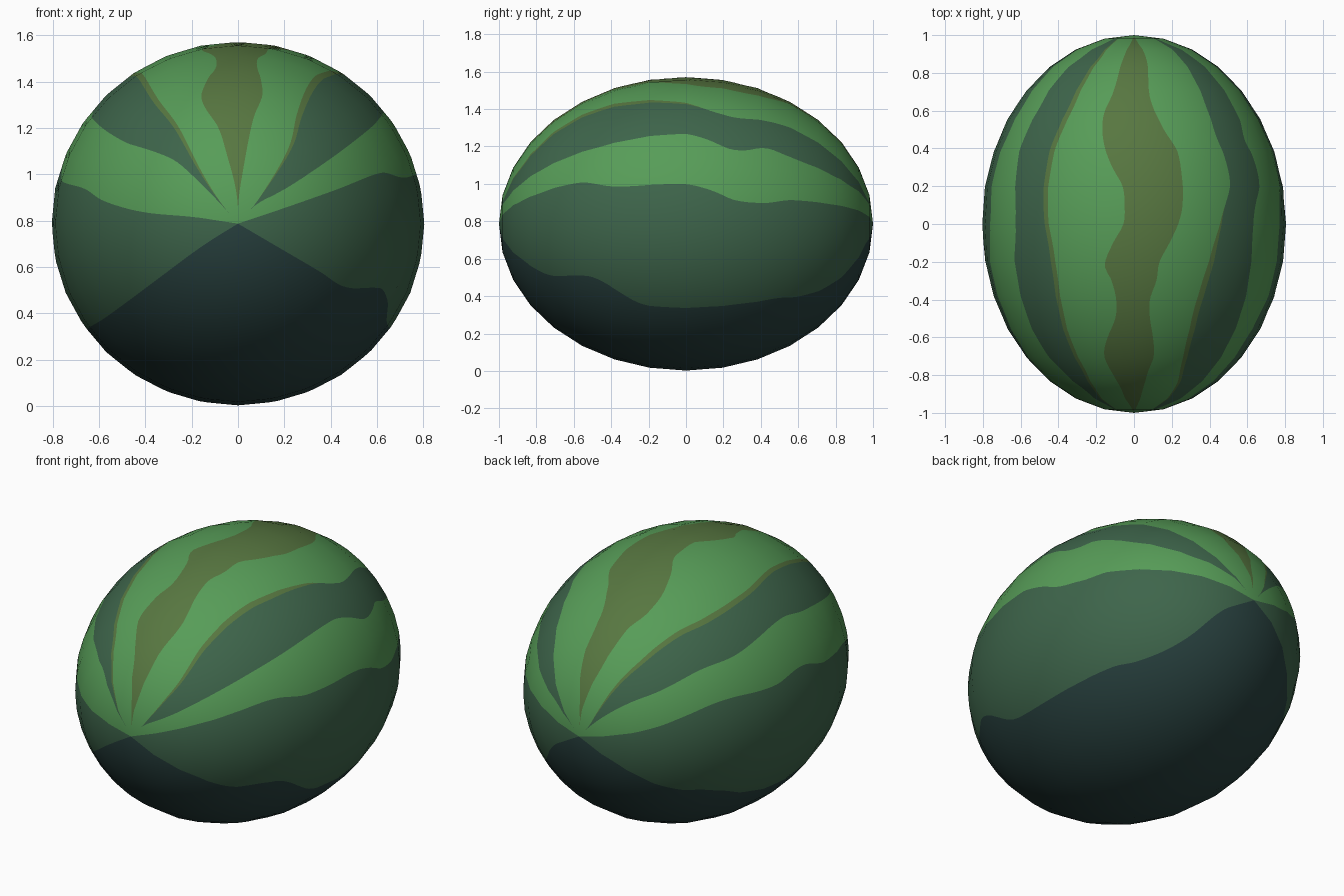
import bpy, bmesh
from math import sin, cos, asin, radians, pi
from mathutils import Vector

if "Cube" in bpy.data.objects:
    bpy.data.objects.remove(bpy.data.objects["Cube"])

RX, RY, RZ, CZ = 0.805, 1.0, 0.785, 0.787
RINGS = 96


def curve(*pts):
    """Smooth function latitude -> angle, from alternating (y, degrees)."""
    ks = sorted((asin(y), radians(d)) for y, d in zip(pts[::2], pts[1::2]))
    n = len(ks)

    def slope(i):
        a, b = ks[max(i - 1, 0)], ks[min(i + 1, n - 1)]
        return (b[1] - a[1]) / (b[0] - a[0])

    def f(p):
        if p <= ks[0][0]:
            return ks[0][1]
        for i in range(n - 1):
            (a, u), (b, v) = ks[i], ks[i + 1]
            if p <= b:
                h = b - a
                t = (p - a) / h
                return ((2*t**3 - 3*t*t + 1) * u + (t**3 - 2*t*t + t) * h * slope(i)
                        + (3*t*t - 2*t**3) * v + (t**3 - t*t) * h * slope(i + 1))
        return ks[-1][1]
    return f


# Stripe borders: angle around the long axis from the top, + towards +x
left_base = curve(-.99, -122, -.88, -125, -.53, -126, -.1, -125.5, .1, -126,
                  .35, -124, .57, -121, .8, -124, .98, -120)
left_side = curve(-.98, -81, -.88, -83, -.67, -80, -.54, -77, -.2, -76, 0, -72,
                  .25, -74, .6, -71, .9, -76, .98, -77)
left_outer = curve(-.997, -40, -.96, -42, -.88, -44, -.81, -48, -.65, -53.5,
                   -.2, -53.5, 0, -51.5, .4, -55, .6, -53, .8, -52, .9, -48, .997, -40)
left_inner = curve(-.997, -40, -.93, -34, -.8, -31, -.6, -32, -.2, -32, .1, -35,
                   .4, -34.5, .6, -31, .8, -29, .9, -28, .97, -31, .997, -40)
top_left = curve(-.997, 0, -.94, -8, -.85, -11, -.75, -15.3, -.68, -15.7, -.6, -12.5,
                 -.5, -8.2, -.4, -7.4, -.3, -9, -.22, -11.4, -.1, -8, 0, -4, .1, -3.6,
                 .2, -4.4, .3, -8.6, .4, -12, .5, -14, .6, -14, .7, -11, .9, -8, .997, 0)
top_right = curve(-.997, 0, -.96, 5, -.8, 8.3, -.7, 10.5, -.6, 9, -.5, 7, -.4, 6.6,
                  -.3, 9, -.2, 9.9, -.1, 13.7, 0, 17, .1, 18.9, .3, 19, .4, 17.7,
                  .5, 13.3, .6, 9.8, .7, 8, .9, 9.5, .997, 0)
right_inner = curve(-.993, 41, -.97, 37.5, -.865, 33, -.72, 27.5, -.46, 26.5, -.19, 30.5,
                    .02, 35, .235, 40.8, .5, 37.8, .72, 38.4, .88, 40.6, .997, 45)
right_outer = curve(-.993, 41, -.966, 51, -.9, 54, -.5, 53.6, -.02, 52, .1, 54, .22, 58,
                    .316, 58, .44, 55, .56, 56.8, .8, 57.5, .9, 56, .997, 45)
right_side = curve(-.98, 71, -.835, 70.5, -.57, 70, -.38, 74, 0, 74.3, .13, 76.5,
                   .26, 80.3, .42, 81, .56, 78.8, .77, 77.8, .95, 76)
right_base = curve(-.99, 121, -.86, 121, -.75, 121.5, -.54, 115, -.43, 117, -.27, 123.6,
                   -.16, 125, .26, 125, .5, 126, .61, 129, .77, 131.5, .88, 130, .97, 121)
left_rim = curve(-.997, 0, -.9, 2, 0, 2, .5, 2.7, .9, 2.2, .997, 0)
right_rim = curve(-.993, 0, -.8, 2.3, -.3, 2.6, -.05, 1.2, .1, 0, .2, 0, .9, 0)

SEGS = [18, 16, 8, 8, 1, 8, 8, 8, 1, 8, 8, 16, 18]
# colour of each band: 0 light, 1 dark, 2 olive, 3 base
COLS = [3, 1, 0, 1, 2, 0, 2, 0, 2, 1, 0, 1, 3]


def borders(p):
    li, ri = left_inner(p), right_inner(p)
    b = [-pi, left_base(p), left_side(p), left_outer(p), li - max(left_rim(p), 0), li,
         top_left(p), top_right(p), ri, ri + max(right_rim(p), 0), right_outer(p),
         right_side(p), right_base(p), pi]
    for i in range(1, len(b)):
        b[i] = max(b[i], b[i - 1])
    return b


def chord(a):
    """Pull a smooth circle onto the sides of a 32-gon."""
    s = pi / 16
    return cos(s / 2) / cos((a % s) - s / 2)


def point(t, p):
    k = chord(p)
    r = cos(p) * k * chord(t)
    return Vector((RX * r * sin(t), RY * sin(p) * k, CZ + RZ * r * cos(t)))


# Melon body: rings along y whose points follow the stripe borders
bm = bmesh.new()
rows, cols = [], []
for c, s in zip(COLS, SEGS):
    cols += [c] * s
for i in range(1, RINGS):
    p = -pi / 2 + pi * i / RINGS
    b = borders(p)
    angles = [b[k] + (b[k + 1] - b[k]) * j / s for k, s in enumerate(SEGS) for j in range(s)]
    rows.append([bm.verts.new(point(t, p)) for t in angles])
n = len(cols)
front = bm.verts.new((0, -RY, CZ))
back = bm.verts.new((0, RY, CZ))
for j in range(n):
    k = (j + 1) % n
    quads = [(a[j], a[k], c[k], c[j]) for a, c in zip(rows, rows[1:])]
    for vs in quads + [(front, rows[0][k], rows[0][j]), (back, rows[-1][j], rows[-1][k])]:
        f = bm.faces.new(vs)
        f.material_index = cols[j]
        f.smooth = True
bmesh.ops.remove_doubles(bm, verts=bm.verts[:], dist=1e-5)
mesh = bpy.data.meshes.new("melon")
bm.to_mesh(mesh)
bm.free()

for name, rgb in (("light green rind", (0.095, 0.335, 0.097)),
                  ("dark green stripe", (0.048, 0.130, 0.070)),
                  ("olive stripe", (0.096, 0.184, 0.052)),
                  ("deep teal base", (0.021, 0.052, 0.049))):
    m = bpy.data.materials.new(name)
    m.diffuse_color = (*rgb, 1)
    m.use_nodes = True
    m.node_tree.nodes["Principled BSDF"].inputs["Base Color"].default_value = m.diffuse_color
    mesh.materials.append(m)

# Even rounded shading across the whole rind
mesh.normals_split_custom_set_from_vertices(
    [Vector((v.co.x / RX**2, v.co.y / RY**2, (v.co.z - CZ) / RZ**2)).normalized()
     for v in mesh.vertices])
bpy.context.collection.objects.link(bpy.data.objects.new("melon", mesh))
